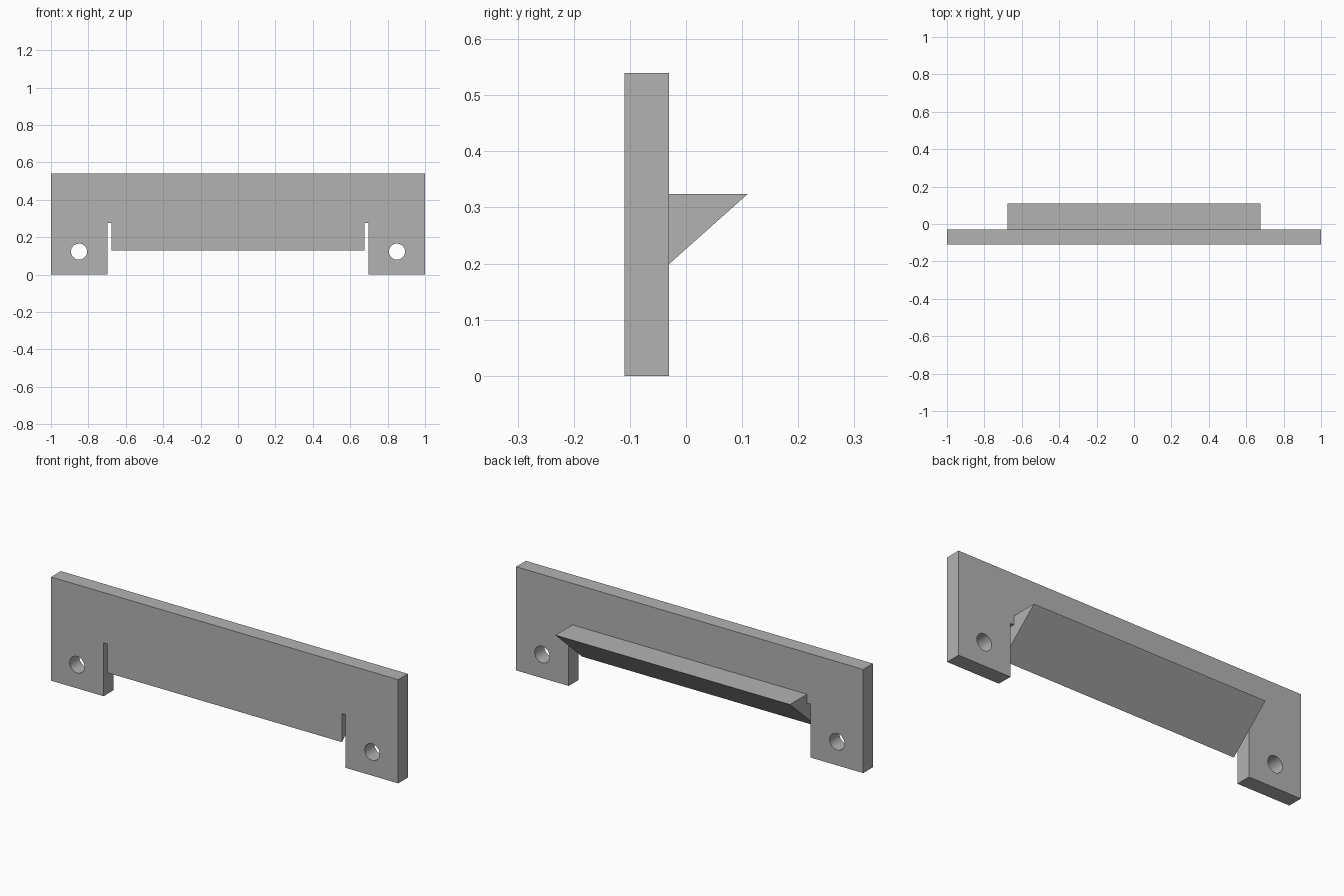
import bpy, bmesh, math
from mathutils import Vector

cube = bpy.data.objects.get("Cube")
if cube:
    bpy.data.objects.remove(cube, do_unlink=True)

FRONT, BACK, LEDGE = -0.11, -0.03, 0.11     # depth of plate faces and ledge tip
HEIGHT, SLOT_TOP, LEDGE_TOP = 0.54, 0.277, 0.324
TAB, TONGUE = 0.697, 0.676                  # half widths either side of the slots
HOLE_X, HOLE_Z, HOLE_R = 0.85, 0.123, 0.043

grey = bpy.data.materials.new("plain grey")
grey.use_nodes = True
grey.diffuse_color = (0.45, 0.45, 0.45, 1)
grey.node_tree.nodes["Principled BSDF"].inputs["Base Color"].default_value = grey.diffuse_color


def extrude(name, points, direction):
    """Solid made by sweeping a closed outline along a direction."""
    bm = bmesh.new()
    face = bm.faces.new([bm.verts.new(p) for p in points])
    swept = bmesh.ops.extrude_face_region(bm, geom=[face])["geom"]
    verts = [g for g in swept if isinstance(g, bmesh.types.BMVert)]
    bmesh.ops.translate(bm, verts=verts, vec=Vector(direction))
    bmesh.ops.recalc_face_normals(bm, faces=bm.faces)
    mesh = bpy.data.meshes.new(name)
    bm.to_mesh(mesh)
    bm.free()
    mesh.materials.append(grey)
    obj = bpy.data.objects.new(name, mesh)
    bpy.context.collection.objects.link(obj)
    return obj


def combine(target, tool, operation):
    """Apply a boolean and discard the tool."""
    mod = target.modifiers.new(operation, "BOOLEAN")
    mod.operation, mod.object, mod.solver = operation, tool, "EXACT"
    bpy.context.view_layer.objects.active = target
    bpy.ops.object.modifier_apply(modifier=mod.name)
    bpy.data.objects.remove(tool, do_unlink=True)


# Plate with two mounting tabs
half = [(1, HEIGHT), (1, 0), (TAB, 0), (TAB, SLOT_TOP)]
outline = half + [(-x, z) for x, z in reversed(half)]
plate = extrude("mounting_plate", [(x, FRONT, z) for x, z in outline], (0, BACK - FRONT, 0))

# Sloped tongue between the slots, ending in the rear ledge
slope = [(FRONT, 0.128), (LEDGE, LEDGE_TOP), (FRONT, LEDGE_TOP)]
tongue = extrude("ledge", [(-TONGUE, y, z) for y, z in slope], (2 * TONGUE, 0, 0))
combine(plate, tongue, "UNION")

# Screw holes through the tabs
for side in (-1, 1):
    ring = [(side * HOLE_X + HOLE_R * math.cos(a), FRONT - 0.1, HOLE_Z + HOLE_R * math.sin(a))
            for a in (math.tau * i / 48 for i in range(48))]
    combine(plate, extrude("hole_cutter", ring, (0, 0.3, 0)), "DIFFERENCE")

bpy.ops.object.select_all(action="DESELECT")
plate.select_set(True)
bpy.context.view_layer.objects.active = plate
bpy.ops.object.shade_smooth_by_angle(angle=math.radians(30))
